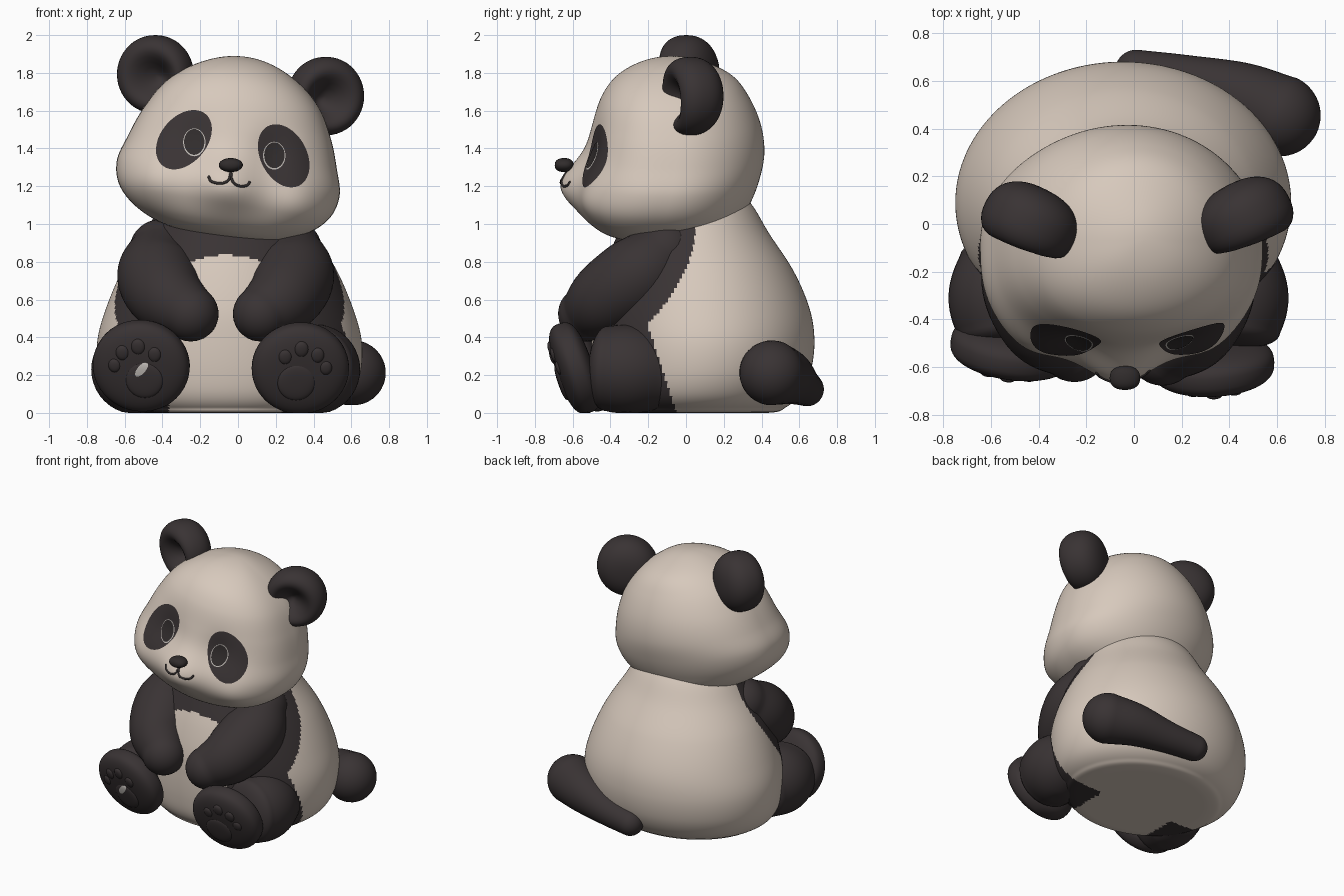
import bpy, bmesh, math
from mathutils import Vector, Matrix
from mathutils.bvhtree import BVHTree

if "Cube" in bpy.data.objects:
    bpy.data.objects.remove(bpy.data.objects["Cube"])


def material(name, rgb):
    m = bpy.data.materials.new(name)
    m.diffuse_color = (*rgb, 1)
    m.use_nodes = True
    m.node_tree.nodes["Principled BSDF"].inputs["Base Color"].default_value = m.diffuse_color
    return m


CREAM = material("cream fur", (0.68, 0.585, 0.505))
DARK = material("dark fur", (0.041, 0.033, 0.034))
BLACK = material("eye and nose", (0.03, 0.025, 0.025))
GLINT = material("pale glint", (0.50, 0.47, 0.44))
TAU = 2 * math.pi


def build(name, rings, mats, matrix=None, rule=None, closed_sheet=True):
    """Skin a list of rings, weld the poles, smooth it and return a BVH tree."""
    bm = bmesh.new()
    rows = [[bm.verts.new(p) for p in r] for r in rings]
    n = len(rows[0])
    for a, b in zip(rows, rows[1:]):
        for i in range(n):
            j = (i + 1) % n
            bm.faces.new((a[i], a[j], b[j], b[i]))
    bmesh.ops.remove_doubles(bm, verts=bm.verts, dist=1e-5)
    if matrix:
        bm.transform(matrix)
    for v in bm.verts:
        v.co.z = max(v.co.z, 0)
    bmesh.ops.recalc_face_normals(bm, faces=bm.faces)
    if not closed_sheet and sum(f.normal.y for f in bm.faces) > 0:
        bmesh.ops.reverse_faces(bm, faces=bm.faces)
    for f in bm.faces:
        f.smooth = True
        if rule:
            f.material_index = rule(f.calc_center_median())
    tree = BVHTree.FromBMesh(bm)
    me = bpy.data.meshes.new(name)
    bm.to_mesh(me)
    bm.free()
    ob = bpy.data.objects.new(name, me)
    bpy.context.collection.objects.link(ob)
    for m in mats:
        me.materials.append(m)
    return tree


def spline(pts, n, g0=None, g1=None):
    """Catmull-Rom through points of any dimension."""
    p = [Vector(q) for q in pts]
    p = [Vector(g0) if g0 else 2 * p[0] - p[1]] + p + [Vector(g1) if g1 else 2 * p[-1] - p[-2]]
    out = []
    for k in range(1, len(p) - 2):
        a, b, c, d = p[k - 1:k + 3]
        for i in range(n):
            t = i / n
            out.append(0.5 * (2 * b + (c - a) * t + (2 * a - 5 * b + 4 * c - d) * t * t
                              + (3 * b - a - 3 * c + d) * t ** 3))
    return out + [p[-2]]


def loft(rows, n, seg, warp=lambda v: v, front=1.0):
    """Rows are (z, half width, front y, back y); front < 1 makes the front half boxier."""
    def ghost(r):
        return (r[0], -r[1], r[3], r[2])
    sines = [math.sin(TAU * i / seg) for i in range(seg)]
    sines = [s if s >= 0 else -abs(s) ** front for s in sines]
    rings = []
    for z, w, f, b in spline(rows, n, ghost(rows[1]), ghost(rows[-2])):
        rings.append([warp(Vector((w * math.cos(TAU * i / seg), (f + b) / 2 + (b - f) / 2 * sines[i], z)))
                      for i in range(seg)])
    return rings


def sweep(name, pts, mat, cap=1.0, n=8, seg=40):
    """Tube through (x, y, z, radius) with rounded ends."""
    c = spline(pts, n)
    pos = [(q.xyz, q.w) for q in c]
    t0 = (pos[1][0] - pos[0][0]).normalized()
    t1 = (pos[-1][0] - pos[-2][0]).normalized()
    steps = [math.pi / 2 * k / 10 for k in range(1, 11)]
    items = [(pos[0][0] - t0 * pos[0][1] * cap * math.sin(a), pos[0][1] * math.cos(a), t0) for a in reversed(steps)]
    for i, (q, r) in enumerate(pos):
        d = pos[min(i + 1, len(pos) - 1)][0] - pos[max(i - 1, 0)][0]
        items.append((q, r, d.normalized()))
    items += [(pos[-1][0] + t1 * pos[-1][1] * cap * math.sin(a), pos[-1][1] * math.cos(a), t1) for a in steps]
    rings = []
    for q, r, d in items:
        rot = d.to_track_quat('Z', 'Y')
        rings.append([q + rot @ Vector((r * math.cos(TAU * i / seg), r * math.sin(TAU * i / seg), 0))
                      for i in range(seg)])
    return build(name, rings, [mat])


def blob(name, radii, mat, matrix, power=1.0, warp=lambda v: v, seg=48):
    """Ellipsoid with its poles on the y axis; power < 1 squares off the rim."""
    rings = []
    for k in range(seg // 2 + 1):
        a = math.pi * k / (seg // 2)
        y, r = -math.cos(a), math.sin(a) ** power
        y = math.copysign(abs(y) ** power, y)
        rings.append([warp(Vector((radii[0] * r * math.cos(TAU * i / seg), radii[1] * y,
                                   radii[2] * r * math.sin(TAU * i / seg)))) for i in range(seg)])
    return build(name, rings, [mat], matrix)


def on_surface(tree, x, z, lift):
    p, nor, _, _ = tree.ray_cast(Vector((x, -3, z)), Vector((0, 1, 0)))
    return p + (nor if nor.y < 0 else -nor) * lift


def drape(name, tree, x, z, rx, rz, deg, mat, lift=0.005):
    """Thin elliptical plate laid onto a surface from the front."""
    ca, sa = math.cos(math.radians(deg)), math.sin(math.radians(deg))
    rings = []
    for k in range(13):
        ring = []
        for i in range(56):
            u, v = rx * k / 12 * math.cos(TAU * i / 56), rz * k / 12 * math.sin(TAU * i / 56)
            ring.append(on_surface(tree, x + u * ca - v * sa, z + u * sa + v * ca, lift))
        rings.append(ring)
    build(name, rings, [mat], closed_sheet=False)


# body: dark chest band, shoulders and hips
body_rows = [(0, 0, 0.04, 0.04), (0, .46, -.36, .43), (.03, .57, -.43, .53), (.1, .65, -.475, .605),
             (.22, .695, -.495, .66), (.38, .70, -.50, .68), (.55, .655, -.49, .655), (.75, .57, -.44, .57),
             (.95, .45, -.36, .44), (1.1, .36, -.29, .35), (1.22, .25, -.2, .24), (1.28, 0, 0, 0)]


def body_colour(c):
    x = abs(c.x + .065)
    chest = x < .33 and c.y < -.02 and c.z > .835 - 1.0 * x * x
    shoulder = x > .28 and c.z > .46 and c.y < .05 - .9 * (1 - c.z) ** 2
    hip = x > .3 and c.z < .46 and c.y < -.05 - .33 * c.z
    return int(chest or shoulder or hip)


build("body", loft(body_rows, 16, 220), [CREAM, DARK], Matrix.Translation((-.045, 0, 0)), body_colour)

# head, tilted sideways, with muzzle, cheeks and shallow eye sockets
head_rows = [(.51, 0, -.06, -.06), (.485, .15, -.22, .08), (.41, .30, -.36, .24), (.30, .42, -.445, .33),
             (.15, .505, -.495, .395), (0, .56, -.525, .415), (-.14, .597, -.54, .39), (-.27, .56, -.54, .34),
             (-.375, .44, -.495, .27), (-.44, .26, -.38, .12), (-.46, 0, -.13, -.13)]


def face_shape(v):
    if v.y < 0:
        k = min(1, -v.y * 4)
        v.y -= .122 * math.exp(-(v.x / .19) ** 2 - ((v.z + .175) / .14) ** 2) * k
        v.y -= .065 * math.exp(-((abs(v.x) - .40) / .17) ** 2 - ((v.z + .2) / .16) ** 2) * k
        v.y += .025 * math.exp(-((abs(v.x) - .2) / .1) ** 2 - ((v.z - .03) / .12) ** 2)
    return v


head = build("head", loft(head_rows, 10, 112, face_shape, .72), [CREAM],
             Matrix.Translation((-.03, 0, 1.38)) @ Matrix.Rotation(math.radians(9), 4, 'Y'))

# eye patches, rims and eyes
for side, px, pz, ang, ex, ez in (("left", -.285, 1.445, 50, -.23, 1.43), ("right", .24, 1.36, -62, .19, 1.36)):
    drape(side + "_eye_patch", head, px, pz, .178, .122, ang, DARK, .004)
    drape(side + "_eye_rim", head, ex, ez, .060, .075, 0, GLINT, .0065)
    drape(side + "_eye", head, ex, ez + .001, .055, .070, 0, BLACK, .0095)

# nose and mouth
blob("nose", (.064, .05, .037), BLACK, Matrix.Translation((-.038, -.645, 1.312)), .85, seg=32)
for side, pts in (("left", [(-.155, 1.25), (-.14, 1.225), (-.09, 1.215), (-.05, 1.232), (-.038, 1.275)]),
                  ("right", [(-.038, 1.275), (-.03, 1.228), (.0, 1.203), (.045, 1.203), (.062, 1.222)])):
    sweep(side + "_mouth_line", [(*on_surface(head, x, z, 0), .007) for x, z in pts], BLACK, n=5, seg=10)

# cupped ears
for side, s, pos in (("left", -1, (-.438, .0, 1.792)), ("right", 1, (.465, .02, 1.677))):
    def cup(v, s=s):
        if v.y < 0:
            v.y += .18 * math.exp(-((v.x + s * .03) ** 2 + (v.z + .02) ** 2) / .0115)
        return v
    blob(side + "_ear", (.206, .16, .208), DARK,
         Matrix.Translation(pos) @ Matrix.Rotation(s * math.radians(27), 4, 'Z'), .85, cup)

# arms, mirrored about the body axis
for side, s in (("left", -1), ("right", 1)):
    sweep(side + "_arm", [(-.065 + s * x, y + (.015 if s < 0 else 0), z, r) for x, y, z, r in
                          ((.345, -.10, .86, .165), (.36, -.245, .73, .215), (.30, -.42, .61, .198),
                           (.185, -.53, .525, .147))], DARK)

# legs, feet and paw pads
for side, s, tx, foot in (("left", -1, -.54, (-.512, -.52, .25)), ("right", 1, .41, (.33, -.59, .237))):
    sweep(side + "_leg", [(tx - s * .02, -.16, .22, .21), (tx, -.30, .23, .237),
                          (tx - s * .02, -.42, .235, .225)], DARK, .4)
    m = (Matrix.Translation(foot) @ Matrix.Rotation(math.radians(-8 if s < 0 else 3), 4, 'Z')
         @ Matrix.Rotation(math.radians(19), 4, 'X'))
    blob(side + "_foot", (.258, .095, .25), DARK, m, .7)
    main = blob(side + "_sole_pad", (.1, .022, .1), DARK, m @ Matrix.Translation((-s * .025, -.085, -.05)), .8)
    for k, (x, z, r) in enumerate(((.13, .03, .04), (.085, .10, .043), (0, .133, .045), (-.085, .09, .043))):
        blob(f"{side}_toe_pad_{k + 1}", (r * .85, .024, r), DARK,
             m @ Matrix.Translation((s * x, -.077, z)), .8, seg=24)
    if s < 0:
        drape("sole_glint", main, -.51, .23, .045, .021, 48, GLINT, .004)

# long tail wrapping around the back
sweep("tail", [(.01, .64, .125, .09), (.22, .60, .15, .108), (.44, .535, .19, .145),
               (.61, .455, .212, .172)], DARK)
